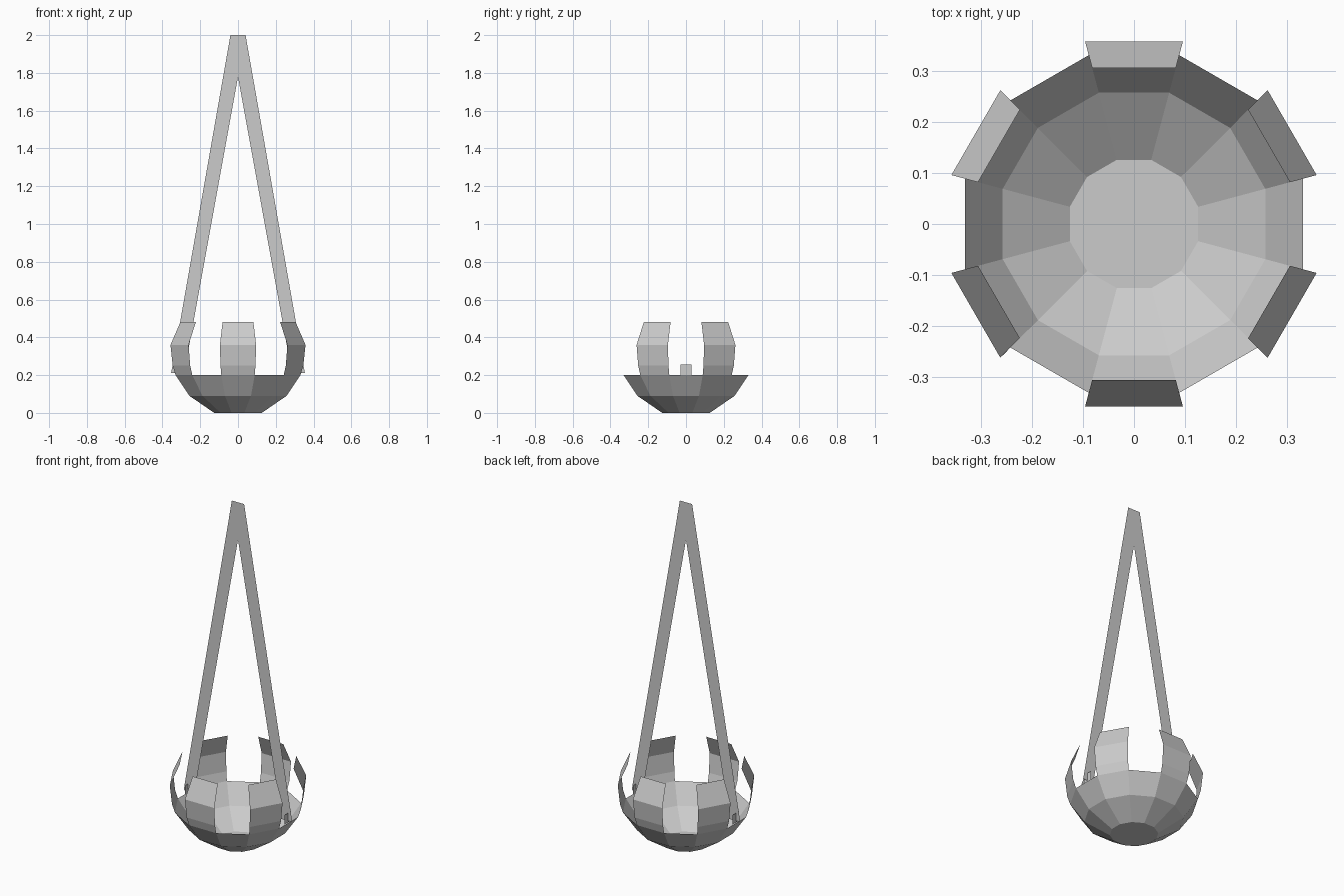
import bpy
import bmesh
from math import cos, sin, pi

cube = bpy.data.objects.get("Cube")
if cube:
    bpy.data.objects.remove(cube, do_unlink=True)

grey = bpy.data.materials.new("light_grey")
grey.use_nodes = True
colour = (0.6, 0.6, 0.6, 1)
grey.diffuse_color = colour
grey.node_tree.nodes["Principled BSDF"].inputs["Base Color"].default_value = colour

SIDES = 12


def make_object(name, faces):
    """Build a flat-shaded sheet object from lists of corner points."""
    bm = bmesh.new()
    for points in faces:
        bm.faces.new([bm.verts.new(p) for p in points])
    bmesh.ops.remove_doubles(bm, verts=bm.verts, dist=0.0005)
    mesh = bpy.data.meshes.new(name)
    bm.to_mesh(mesh)
    bm.free()
    mesh.materials.append(grey)
    obj = bpy.data.objects.new(name, mesh)
    bpy.context.collection.objects.link(obj)
    return obj


def corner(radius, z, i):
    angle = (i - 0.5) * 2 * pi / SIDES
    return (radius * cos(angle), radius * sin(angle), z)


def bands(profile, side):
    """Facets of one side of the round body, going up the profile."""
    return [[corner(*low, side), corner(*low, side + 1),
             corner(*high, side + 1), corner(*high, side)]
            for low, high in zip(profile, profile[1:])]


# Open bowl with a flat floor
bowl_profile = [(0.13, 0), (0.266, 0.09), (0.342, 0.2)]
floor = [corner(0.13, 0, i) for i in reversed(range(SIDES))]
make_object("bowl", [floor] + [f for s in range(SIDES) for f in bands(bowl_profile, s)])

# Six curved panels standing on every second side of the rim
panel_profile = [(0.342, 0.2), (0.358, 0.25), (0.37, 0.36), (0.316, 0.48)]
for n, side in enumerate(range(1, SIDES, 2)):
    make_object(f"rim_panel_{n + 1}", bands(panel_profile, side))

# Flat hanging straps meeting at the top, and the small tabs holding them
strap, tabs = [], []
for s in (1, -1):
    outline = [(0, 2), (0, 1.78), (0.285, 0.21), (0.354, 0.21), (0.04, 2)]
    strap.append([(s * x, 0, z) for x, z in outline][::s])
    tabs.append([(s * 0.325, y, z) for y, z in
                 [(-0.03, 0.2), (0.03, 0.2), (0.03, 0.255), (-0.03, 0.255)]][::s])
make_object("hanging_strap", strap)
make_object("strap_tabs", tabs)
